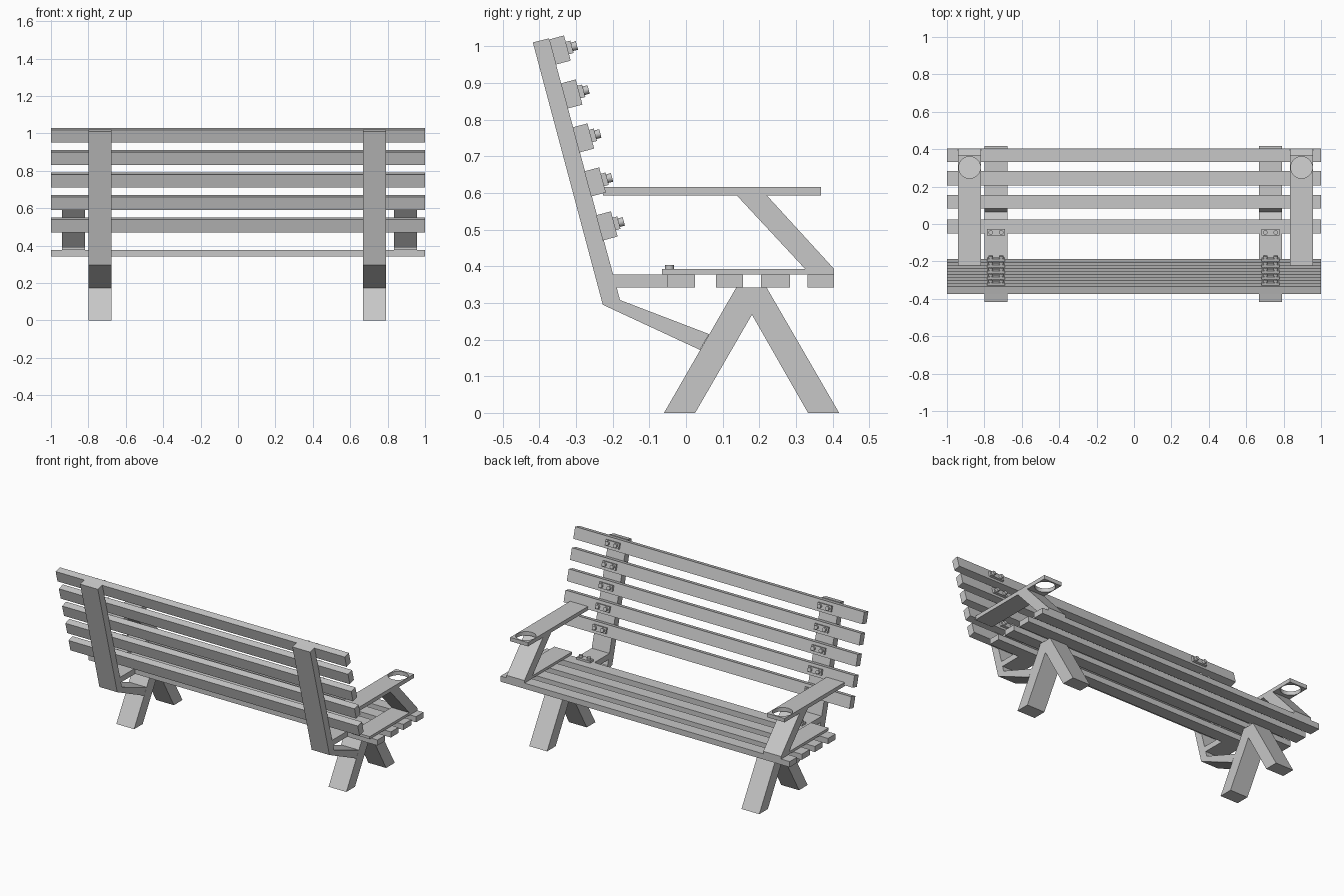
import bpy, bmesh, math
from mathutils import Vector

cube = bpy.data.objects.get("Cube")
if cube:
    bpy.data.objects.remove(cube, do_unlink=True)

grey = bpy.data.materials.new("plain_grey")
grey.use_nodes = True
COLOUR = (0.57, 0.57, 0.57, 1)
grey.diffuse_color = COLOUR
grey.node_tree.nodes["Principled BSDF"].inputs["Base Color"].default_value = COLOUR


def prism(name, x, width, profile):
    """Extrude a (y, z) profile along x, centred on x."""
    bm = bmesh.new()
    face = bm.faces.new([bm.verts.new((x - width / 2, y, z)) for y, z in profile])
    grown = bmesh.ops.extrude_face_region(bm, geom=[face])["geom"]
    bmesh.ops.translate(bm, vec=(width, 0, 0),
                        verts=[v for v in grown if isinstance(v, bmesh.types.BMVert)])
    bmesh.ops.recalc_face_normals(bm, faces=bm.faces)
    mesh = bpy.data.meshes.new(name)
    bm.to_mesh(mesh)
    bm.free()
    mesh.materials.append(grey)
    obj = bpy.data.objects.new(name, mesh)
    bpy.context.collection.objects.link(obj)
    return obj


def rect(y0, y1, z0, z1):
    return [(y0, z0), (y1, z0), (y1, z1), (y0, z1)]


def cylinder(name, location, radius, depth, tilt=0, sides=16):
    bpy.ops.mesh.primitive_cylinder_add(vertices=sides, radius=radius, depth=depth,
                                        location=location, rotation=(tilt, 0, 0))
    obj = bpy.context.object
    obj.name = name
    obj.data.materials.append(grey)
    bpy.ops.object.shade_smooth_by_angle()
    return obj


def fastener(name, x, point, angle):
    """Washer plate with two bolt heads; angle is the facing direction in the yz plane."""
    n = Vector((math.cos(angle), math.sin(angle)))
    t = Vector((-n.y, n.x))
    p = Vector(point)
    h, thick, head = 0.0175, 0.013, 0.014
    prism(name + "_plate", x, 0.095,
          [p - t * h, p - t * h + n * thick, p + t * h + n * thick, p + t * h])
    c = p + n * (thick + head / 2)
    for dx in (-0.028, 0.028):
        cylinder(name + "_bolt", (x + dx, c.x, c.y), 0.012, head, angle - math.pi / 2)


BEAM = 0.123
LEAN = math.radians(15)
POSTS = {"right": -0.738, "left": 0.73}
ARMS = {"right": -0.879, "left": 0.896}

# Seat slats
for y0, y1 in ((-0.05, 0.025), (0.082, 0.156), (0.205, 0.284), (0.331, 0.404)):
    prism("seat_slat", 0, 2, rect(y0, y1, 0.342, 0.377))

# Leaning back slats
normal = Vector((math.cos(LEAN), math.sin(LEAN)))
up = Vector((-normal.y, normal.x))
slat_mid = []
for i in range(5):
    top = Vector((-0.333 + 0.032 * i, 1.03 - 0.12 * i))
    low = top - up * 0.071
    prism("back_slat", 0, 2, [top, low, low - normal * 0.042, top - normal * 0.042])
    slat_mid.append((top + low) / 2)

# Legs, back posts, seat braces and fasteners
for side, x in POSTS.items():
    prism(side + "_legs", x, BEAM,
          [(-0.06, 0), (0.025, 0), (0.18, 0.268), (0.333, 0), (0.418, 0),
           (0.22, 0.342), (0.137, 0.342)])
    prism(side + "_back_post", x, BEAM,
          [(-0.418, 1.011), (-0.374, 1.022), (-0.18, 0.308), (0.063, 0.215),
           (0.038, 0.172), (-0.227, 0.295)])
    prism(side + "_seat_brace", x, BEAM,
          [(-0.2, 0.377), (-0.05, 0.377), (-0.05, 0.342), (-0.19, 0.342)])
    fastener(side + "_seat_fastener", x, (-0.045, 0.377), math.pi / 2)
    for mid in slat_mid:
        fastener(side + "_back_fastener", x, mid, LEAN)

# Armrests with cup holes, diagonal supports and base plates
for side, x in ARMS.items():
    arm = prism(side + "_armrest", x, BEAM, rect(-0.227, 0.369, 0.593, 0.617))
    cutter = cylinder(side + "_cup_hole_cutter", (x, 0.302, 0.605), 0.058, 0.2, sides=32)
    cutter.hide_render = True
    cutter.hide_viewport = True
    hole = arm.modifiers.new("cup_hole", "BOOLEAN")
    hole.operation = "DIFFERENCE"
    hole.solver = "EXACT"
    hole.object = cutter
    prism(side + "_arm_support", x, BEAM,
          [(0.139, 0.593), (0.221, 0.593), (0.404, 0.393), (0.325, 0.393)])
    prism(side + "_arm_base", x, BEAM, rect(-0.066, 0.404, 0.377, 0.393))
